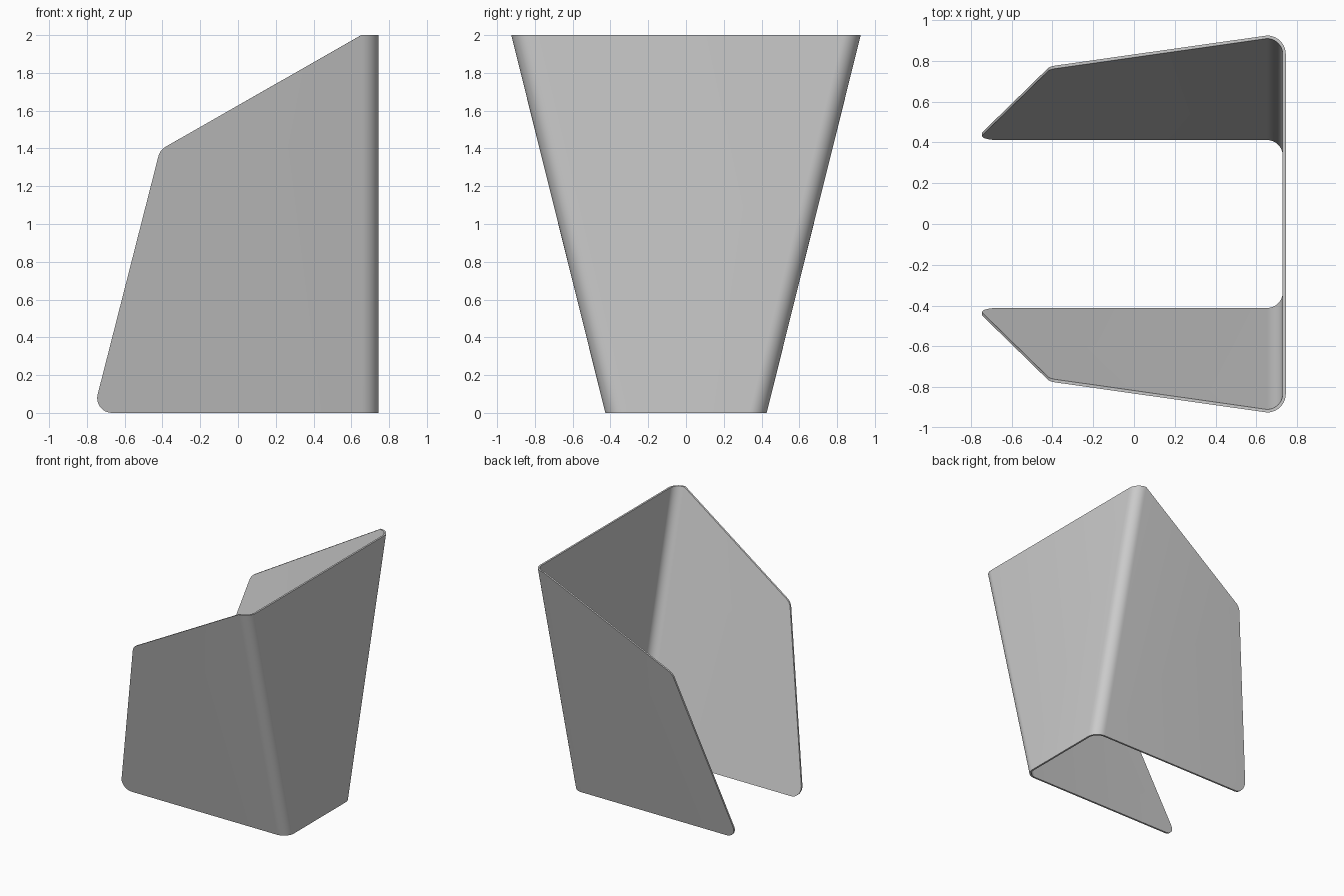
import bpy, bmesh
from math import sin, cos, pi
from mathutils import Vector

if "Cube" in bpy.data.objects:
    bpy.data.objects.remove(bpy.data.objects["Cube"])

X_MAX, HALF, HEIGHT = 0.745, 0.427, 2.0   # outer back face, half width at floor
FLARE, THICK, BEND = 0.249, 0.015, 0.092  # side slope, sheet thickness, fold radius
SEG = 10


def fillet(prev, corner, nxt, dist, n=8):
    """Circular rounding of a 2D corner, starting dist away along each edge."""
    p, c, q = Vector(prev), Vector(corner), Vector(nxt)
    u, v = (p - c).normalized(), (q - c).normalized()
    a, b, w = c + u * dist, c + v * dist, sin(u.angle(v) / 2)
    pts = []
    for i in range(n + 1):
        t = i / n
        k0, k1, k2 = (1 - t) ** 2, 2 * w * t * (1 - t), t * t
        pts.append((a * k0 + c * k1 + b * k2) / (k0 + k1 + k2))
    return pts


bm = bmesh.new()
xc = X_MAX - BEND

# Back panel with the two rounded folds
plan = []
for side, angles in ((-1, range(-SEG, 1)), (1, range(0, SEG + 1))):
    for i in angles:
        a = i / SEG * pi / 2
        plan.append((xc + BEND * cos(a), side * (HALF - BEND) + BEND * sin(a)))
low = [bm.verts.new((x, y, 0)) for x, y in plan]
high = [bm.verts.new((x, y, HEIGHT)) for x, y in plan]
for i in range(len(plan) - 1):
    bm.faces.new((low[i], low[i + 1], high[i + 1], high[i]))

# Side panels with rounded free corners
rear_low, rear_high = (xc, 0), (xc, HEIGHT)
shoulder, toe = (-0.413, 1.392), (-0.768, 0)
free = fillet(rear_high, shoulder, toe, 0.035) + fillet(shoulder, toe, rear_low, 0.1)
for side, k in ((-1, 0), (1, -1)):
    loop = [low[k], high[k]] + [bm.verts.new((x, side * HALF, z)) for x, z in free]
    bm.faces.new(loop if side < 0 else loop[::-1])

mesh = bpy.data.meshes.new("folded_sheet")
bm.to_mesh(mesh)
bm.free()
sheet = bpy.data.objects.new("folded_sheet", mesh)
bpy.context.collection.objects.link(sheet)
bpy.context.view_layer.objects.active = sheet
sheet.select_set(True)

# Sheet thickness, inward
mod = sheet.modifiers.new("thickness", 'SOLIDIFY')
mod.thickness, mod.offset, mod.use_even_offset = THICK, -1, True
bpy.ops.object.modifier_apply(modifier=mod.name)

# Lean both sides outward toward the top
for v in sheet.data.vertices:
    v.co.y += (1 if v.co.y > 0 else -1) * FLARE * v.co.z

bpy.ops.object.shade_smooth_by_angle(angle=pi / 6)
